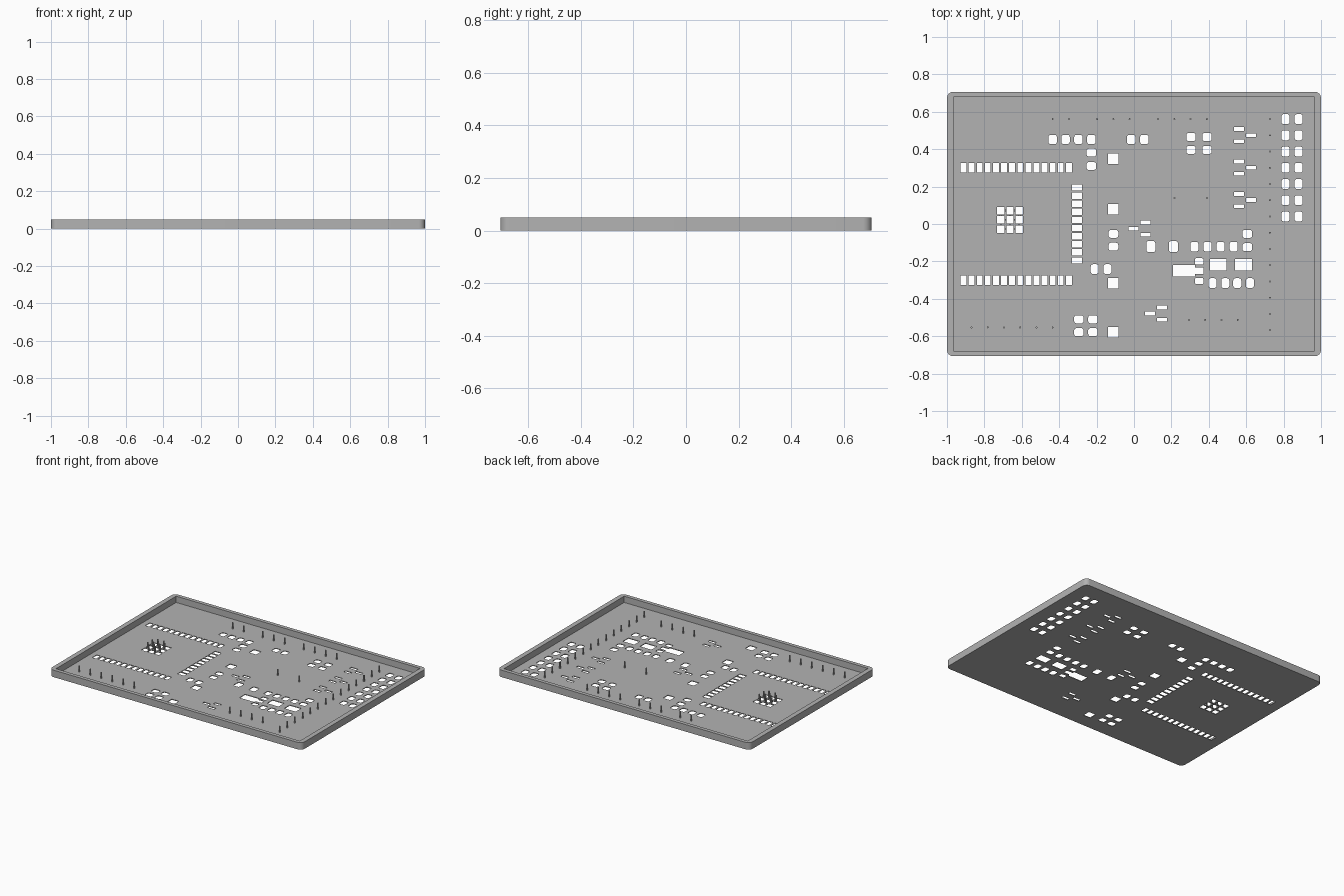
import bpy
import bmesh
from math import sin, cos, pi, radians
from mathutils import Matrix

cube = bpy.data.objects.get("Cube")
if cube:
    bpy.data.objects.remove(cube, do_unlink=True)

HEIGHT, FLOOR, PITCH = 0.05, 0.005, 0.0868

grey = bpy.data.materials.new("plain grey")
grey.use_nodes = True
grey.diffuse_color = (0.45, 0.45, 0.45, 1)
grey.node_tree.nodes["Principled BSDF"].inputs["Base Color"].default_value = grey.diffuse_color


def add_block(bm, x, y, w, d, z0, z1, radius=0.0, steps=3):
    """Upright block with a rounded rectangular outline."""
    outline = []
    for i, (sx, sy) in enumerate([(1, 1), (-1, 1), (-1, -1), (1, -1)]):
        cx, cy = x + sx * (w / 2 - radius), y + sy * (d / 2 - radius)
        for k in range(steps + 1 if radius else 1):
            a = (i + k / steps) * pi / 2
            outline.append((cx + radius * cos(a), cy + radius * sin(a)))
    low = [bm.verts.new((px, py, z0)) for px, py in outline]
    high = [bm.verts.new((px, py, z1)) for px, py in outline]
    bm.faces.new(low[::-1])
    bm.faces.new(high)
    for i in range(len(low)):
        j = (i + 1) % len(low)
        bm.faces.new((low[i], low[j], high[j], high[i]))


def make_object(name, bm):
    mesh = bpy.data.meshes.new(name)
    bm.to_mesh(mesh)
    bm.free()
    mesh.materials.append(grey)
    obj = bpy.data.objects.new(name, mesh)
    bpy.context.collection.objects.link(obj)
    return obj


def cut(obj, cutter):
    cutter.hide_render = True
    mod = obj.modifiers.new("cut", 'BOOLEAN')
    mod.operation, mod.solver, mod.object = 'DIFFERENCE', 'EXACT', cutter
    mod.use_self = True
    bpy.ops.object.select_all(action='DESELECT')
    bpy.context.view_layer.objects.active = obj
    obj.select_set(True)
    bpy.ops.object.modifier_apply(modifier=mod.name)
    bpy.data.objects.remove(cutter, do_unlink=True)


# Openings for the solder pads
pads = bmesh.new()


def pad(x, y, w, d, radius=0.0):
    add_block(pads, x, y, w, d, -0.02, 0.02, radius)


def pad_grid(xs, ys, w, d, radius=0.012):
    for x in xs:
        for y in ys:
            pad(x, y, w, d, radius)


# Module edge pads on three sides, and its thermal pad
for i in range(14):
    for y in (-0.3, 0.3):
        pad(-0.912 + i * PITCH / 2, y, 0.031, 0.05)
for i in range(10):
    pad(-0.305, (i - 4.5) * PITCH / 2, 0.052, 0.034)
THERMAL = (-0.663, 0.022, 0.05)
for i in (-1, 0, 1):
    for j in (-1, 0, 1):
        pad(THERMAL[0] + i * THERMAL[2], THERMAL[1] + j * THERMAL[2], 0.04, 0.04)

# Upright rounded pads
pad_grid([-0.435, -0.366, -0.297, -0.228, -0.015, 0.055], [0.452], 0.045, 0.05)
pad_grid([0.323, 0.393, 0.463, 0.533], [-0.121], 0.043, 0.052)
pad_grid([0.42, 0.488, 0.552, 0.62], [-0.316], 0.043, 0.052)
pad_grid([-0.21, -0.142], [-0.241], 0.043, 0.052)
pad_grid([0.09, 0.211], [-0.121], 0.048, 0.06)
pad_grid([0.81, 0.88], [0.561 - i * PITCH for i in range(7)], 0.043, 0.053)

# Sideways rounded pads
pad_grid([-0.228], [0.382, 0.31], 0.052, 0.042)
pad_grid([-0.11], [-0.053, -0.121], 0.052, 0.042)
pad_grid([0.305, 0.39], [0.465, 0.396], 0.05, 0.043)
pad_grid([0.606], [-0.053, -0.124], 0.052, 0.043)
pad_grid([-0.295, -0.22], [-0.51, -0.578], 0.05, 0.043)

# Square pads, wide pads and the tabbed regulator
pad_grid([-0.11], [0.35, 0.08, -0.316, -0.58], 0.056, 0.056, 0)
pad_grid([0.45, 0.586], [-0.218], 0.09, 0.062, 0)
pad_grid([0.348], [-0.2, -0.305], 0.046, 0.034, 0.008)
pad(0.267, -0.25, 0.116, 0.064)
pad(0.342, -0.25, 0.06, 0.034)

# Three-pad transistors, with side giving the direction of the lone pad
for x, y, side in [(0.594, 0.475, 1), (0.594, 0.301, 1), (0.594, 0.128, 1),
                   (0.03, -0.025, -1), (0.118, -0.479, -1)]:
    pad(x + side * 0.032, y, 0.053, 0.02)
    pad_grid([x - side * 0.032], [y - 0.033, y + 0.033], 0.053, 0.02, 0)

# Tray: hollowed block with the pad openings cut through its thin floor
body = bmesh.new()
add_block(body, 0, 0, 2, 1.414, 0, HEIGHT, 0.034, 8)
tray = make_object("stencil_tray", body)
hollow = bmesh.new()
add_block(hollow, 0, 0, 1.932, 1.36, FLOOR, HEIGHT * 2)
cut(tray, make_object("hollow_cutter", hollow))
cut(tray, make_object("pad_cutter", pads))
bpy.ops.object.shade_smooth_by_angle(angle=radians(30))

# Locating pins: rows given as start x, start y, step x, step y, count
rows = [(-0.435, 0.561, PITCH, 0, 2), (-0.197, 0.561, PITCH, 0, 3),
        (0.129, 0.561, PITCH, 0, 4), (0.727, 0.561, 0, -PITCH, 14),
        (-0.869, -0.553, PITCH, 0, 6), (0.294, -0.513, PITCH, 0, 4),
        (0.216, 0.139, PITCH * 2, 0, 2)]
spots = [(x + i * dx, y + i * dy) for x, y, dx, dy, n in rows for i in range(n)]

# Pins standing in the gaps between the thermal pads
tx, ty, tp = THERMAL
for i in (-1, 0, 1):
    for h in (-0.5, 0.5):
        spots += [(tx + i * tp, ty + h * tp), (tx + h * tp, ty + i * tp)]

pins = bmesh.new()
for x, y in spots:
    bmesh.ops.create_cone(pins, cap_ends=True, segments=12, radius1=0.005, radius2=0.005,
                          depth=HEIGHT - 0.002,
                          matrix=Matrix.Translation((x, y, HEIGHT / 2)))
pin_obj = make_object("locating_pins", pins)
bpy.ops.object.select_all(action='DESELECT')
bpy.context.view_layer.objects.active = pin_obj
pin_obj.select_set(True)
bpy.ops.object.shade_smooth_by_angle(angle=radians(40))
